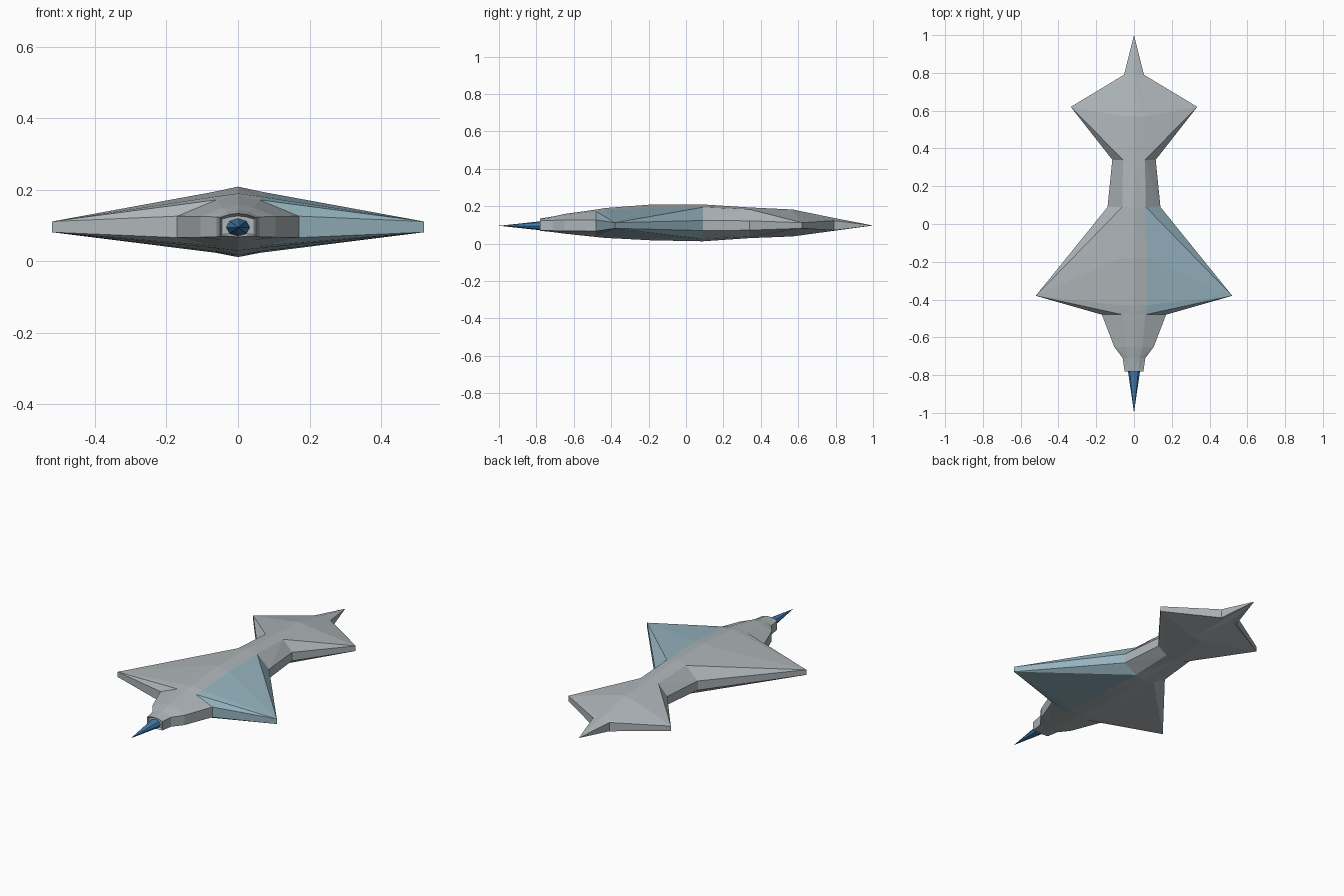
import bpy, bmesh, math

if "Cube" in bpy.data.objects:
    bpy.data.objects.remove(bpy.data.objects["Cube"])

MID = 0.0965


def material(name, rgb):
    m = bpy.data.materials.new(name)
    m.diffuse_color = (*rgb, 1)
    m.use_nodes = True
    m.node_tree.nodes["Principled BSDF"].inputs["Base Color"].default_value = m.diffuse_color
    return m


hull_grey = material("hull_grey", (0.42, 0.46, 0.48))
wing_teal = material("wing_teal", (0.30, 0.45, 0.52))
nose_blue = material("nose_blue", (0.05, 0.20, 0.42))

# Hull stations, tail to nose:
# spine top z, shoulder (x, y, top z), edge (x, y, half thickness), underside z
stations = [
    (MID, (0, 1.0, MID), (0, 1.0, 0), MID),
    (0.137, (0.025, 0.79, 0.131), (0.053, 0.79, 0.026), 0.068),
    (0.182, (0.055, 0.57, 0.173), (0.335, 0.62, 0.015), 0.038),
    (0.193, (0.058, 0.34, 0.183), (0.115, 0.34, 0.025), 0.029),
    (0.209, (0.062, 0.09, 0.194), (0.14, 0.09, 0.027), 0.012),
    (0.209, (0.07, -0.18, 0.194), (0.52, -0.38, 0.015), 0.017),
    (0.190, (0.07, -0.43, 0.180), (0.52, -0.38, 0.015), 0.030),
    (0.182, (0.06, -0.48, 0.172), (0.17, -0.48, 0.03), 0.035),
    (0.158, (0.045, -0.65, 0.150), (0.105, -0.65, 0.029), 0.053),
    (0.145, (0.03, -0.71, 0.139), (0.06, -0.71, 0.028), 0.061),
    (0.134, (0.025, -0.78, 0.131), (0.05, -0.78, 0.026), 0.068),
]


def ring(bm, spine, sh, edge, under):
    sx, sy, sz = sh
    ex, ey, h = edge
    low = under + 0.8 * (spine - sz)
    pts = [(0, sy, spine), (sx, sy, sz), (ex, ey, MID + h), (ex, ey, MID - h),
           (sx, sy, low), (0, sy, under), (-sx, sy, low), (-ex, ey, MID - h),
           (-ex, ey, MID + h), (-sx, sy, sz)]
    return [bm.verts.new(p) for p in pts]


# Faceted hull lofted through the stations
bm = bmesh.new()
rings = [ring(bm, *s) for s in stations]
for r0, r1 in zip(rings, rings[1:]):
    n = len(r0)
    for i in range(n):
        j = (i + 1) % n
        a, b, c, d = r0[i], r0[j], r1[j], r1[i]
        # crease each panel towards its wing tip
        ac = abs(a.co.x) + abs(c.co.x)
        bd = abs(b.co.x) + abs(d.co.x)
        wide_is_ac = max(abs(a.co.x), abs(c.co.x)) > max(abs(b.co.x), abs(d.co.x))
        if abs(ac - bd) < 1e-6:
            bm.faces.new((a, b, c, d))
        elif wide_is_ac:
            bm.faces.new((a, b, c))
            bm.faces.new((a, c, d))
        else:
            bm.faces.new((a, b, d))
            bm.faces.new((b, c, d))

# Recessed nose opening
cap = bm.faces.new(rings[-1])
bmesh.ops.remove_doubles(bm, verts=bm.verts, dist=1e-5)
bmesh.ops.recalc_face_normals(bm, faces=bm.faces)
bmesh.ops.inset_region(bm, faces=[cap], thickness=0.007)
for v in cap.verts:
    v.co.y += 0.012

# Tinted front wing on one side
for f in bm.faces:
    c = f.calc_center_median()
    f.material_index = 1 if c.x > 0.15 and c.y < 0 else 0

mesh = bpy.data.meshes.new("hull")
bm.to_mesh(mesh)
bm.free()
mesh.materials.append(hull_grey)
mesh.materials.append(wing_teal)
hull = bpy.data.objects.new("hull", mesh)
bpy.context.collection.objects.link(hull)

# Nose spike
bpy.ops.mesh.primitive_cone_add(vertices=8, radius1=0.033, radius2=0, depth=0.23,
                                location=(0, -0.885, 0.095),
                                rotation=(math.pi / 2, 0, 0))
spike = bpy.context.object
spike.name = "nose_spike"
spike.scale = (1, 0.75, 1)
spike.data.materials.append(nose_blue)
